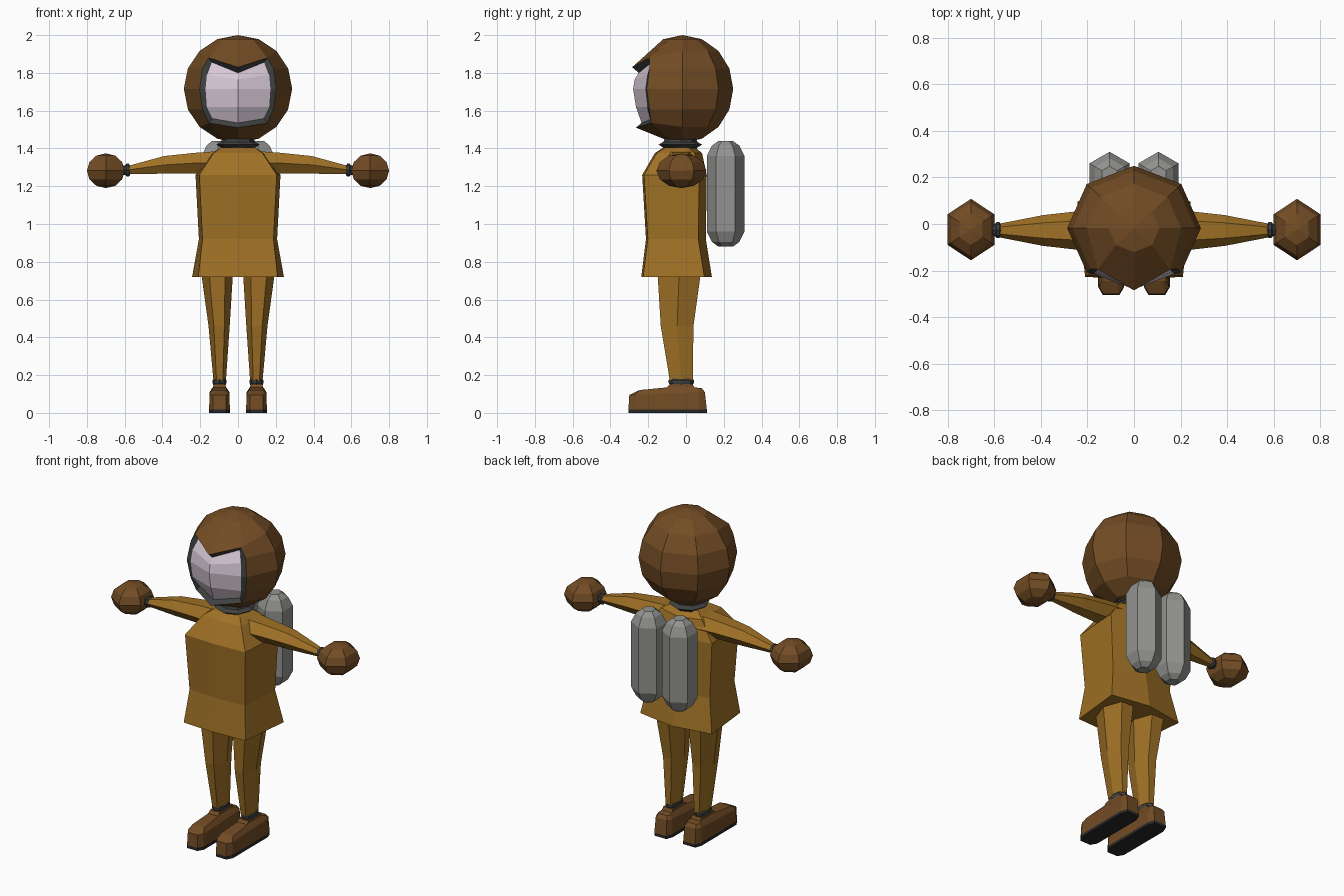
import bpy, bmesh, math

if "Cube" in bpy.data.objects:
    bpy.data.objects.remove(bpy.data.objects["Cube"])


def material(name, rgb):
    m = bpy.data.materials.new(name)
    m.diffuse_color = (*rgb, 1)
    m.use_nodes = True
    m.node_tree.nodes["Principled BSDF"].inputs["Base Color"].default_value = m.diffuse_color
    return m


SUIT = material("ochre_suit", (0.35, 0.165, 0.019))
BROWN = material("brown_leather", (0.17, 0.072, 0.018))
DARK = material("dark_trim", (0.047, 0.053, 0.050))
GLASS = material("pale_glass", (0.68, 0.58, 0.67))
GREY = material("grey_tank", (0.29, 0.29, 0.28))
SOLE = material("black_sole", (0.02, 0.02, 0.02))


def add_rings(bm, rings, skip=lambda i, j: False, slot=0, closed=True):
    """Skin a stack of point rings; a one-point ring is a pole, other ends are capped."""
    vs = [[bm.verts.new(p) for p in r] for r in rings]
    n = max(len(r) for r in vs)
    for i in range(len(vs) - 1):
        a, b = vs[i], vs[i + 1]
        for j in range(n if closed else n - 1):
            if skip(i, j):
                continue
            k = (j + 1) % n
            if len(a) == 1:
                f = (a[0], b[k], b[j])
            elif len(b) == 1:
                f = (a[j], a[k], b[0])
            else:
                f = (a[j], a[k], b[k], b[j])
            bm.faces.new(f).material_index = slot
    if closed:
        for r in (vs[0], vs[-1]):
            if len(r) > 2:
                bm.faces.new(r).material_index = slot


def finish(bm, name, mats):
    bmesh.ops.remove_doubles(bm, verts=bm.verts, dist=1e-5)
    bmesh.ops.recalc_face_normals(bm, faces=bm.faces)
    me = bpy.data.meshes.new(name)
    bm.to_mesh(me)
    bm.free()
    for m in mats:
        me.materials.append(m)
    bpy.context.collection.objects.link(bpy.data.objects.new(name, me))


def loft(name, rings, mat):
    bm = bmesh.new()
    add_rings(bm, rings)
    finish(bm, name, [mat])


def oval(cx, cy, z, rx, ry, n=6, start=-90):
    """Horizontal ring with its first corner facing the front."""
    a = [math.radians(start + 360 * j / n) for j in range(n)]
    return [(cx + rx * math.cos(t), cy + ry * math.sin(t), z) for t in a]


def arm_oval(x, cy, cz, ry, rz, n=6):
    return [(x, y, z) for y, z, _ in oval(cy, cz, 0, ry, rz, n, 0)]


def ball(cx, cy, cz, rx, ry, rz, n, rows):
    rings = [[(cx, cy, cz - rz)]]
    for k in range(1, rows):
        t = math.pi * (k / rows - 0.5)
        rings.append(oval(cx, cy, cz + rz * math.sin(t), rx * math.cos(t), ry * math.cos(t), n))
    return rings + [[(cx, cy, cz + rz)]]


# Helmet: faceted ball with an opening, dark frame and domed visor
head = ball(0, -0.018, 1.715, 0.287, 0.268, 0.285, 8, 8)
head[6][0] = (0, -0.285, 1.83)
head[2][0] = (0, -0.265, 1.51)
for s, j in ((1, 1), (-1, 7)):
    head[6][j] = (0.155 * s, -0.195, 1.88)
    head[2][j] = (0.155 * s, -0.185, 1.535)
visor = []
for x, ys, zs, yc, zc in ((0.135, -0.175, 1.558, -0.235, 1.535),
                          (0.165, -0.205, 1.62, -0.265, 1.62),
                          (0.172, -0.215, 1.715, -0.28, 1.715),
                          (0.165, -0.205, 1.79, -0.272, 1.765),
                          (0.14, -0.18, 1.857, -0.25, 1.80)):
    visor.append([(-x, ys, zs), (0, yc, zc), (x, ys, zs)])
outer = [head[2][0]] + [head[i][1] for i in range(2, 7)] + [head[6][0]]
outer += [head[i][7] for i in range(6, 1, -1)]
inner = [visor[0][1]] + [r[2] for r in visor] + [visor[4][1]] + [r[0] for r in visor[::-1]]
bm = bmesh.new()
add_rings(bm, head, skip=lambda i, j: 2 <= i <= 5 and j in (0, 7))
add_rings(bm, visor, slot=2, closed=False)
for j in range(12):
    k = (j + 1) % 12
    f = bm.faces.new([bm.verts.new(p) for p in (outer[j], outer[k], inner[k], inner[j])])
    f.material_index = 1
finish(bm, "helmet", [BROWN, DARK, GLASS])

# Neck ring
loft("neck_ring", [oval(0, -0.03, z, r, r, 8) for z, r in
                   ((1.39, 0.085), (1.405, 0.09), (1.42, 0.115), (1.435, 0.09), (1.46, 0.08))], DARK)

# Tunic: height, front corner x, back corner x, front y, back y
torso = []
for z, xf, xb, yf, yb in ((0.72, 0.21, 0.243, -0.237, 0.137),
                          (0.92, 0.188, 0.207, -0.212, 0.105),
                          (1.26, 0.205, 0.225, -0.232, 0.11),
                          (1.375, 0.13, 0.14, -0.165, 0.085),
                          (1.405, 0.09, 0.09, -0.12, 0.05)):
    torso.append([(0, yf, z), (xf, yf + 0.01, z), (xb, yb - 0.04, z),
                  (0, yb, z), (-xb, yb - 0.04, z), (-xf, yf + 0.01, z)])
loft("tunic", torso, SUIT)

# Boot outline, toe first
PLAN = [(-0.035, -0.305), (0.035, -0.305), (0.055, -0.27), (0.055, 0.07),
        (0.04, 0.11), (-0.04, 0.11), (-0.055, 0.07), (-0.055, -0.27)]


def boot_ring(cx, sx, lo, hi, height):
    return [(cx + x * sx, min(max(y, lo), hi), height(y)) for x, y in PLAN]


for s, side in ((1, "left"), (-1, "right")):
    # Sleeve, wrist ring and mitten
    loft(side + "_arm", [arm_oval(s * x, -0.028, cz, ry, rz) for x, cz, ry, rz in
                         ((0.10, 1.325, 0.10, 0.07), (0.22, 1.323, 0.085, 0.063),
                          (0.39, 1.313, 0.066, 0.054), (0.585, 1.286, 0.028, 0.024))], SUIT)
    loft(side + "_wrist_ring", [arm_oval(s * x, -0.026, 1.285, r, r, 8) for x, r in
                                ((0.572, 0.026), (0.578, 0.034), (0.59, 0.034),
                                 (0.597, 0.026), (0.63, 0.022))], DARK)
    loft(side + "_mitten", ball(s * 0.70, -0.024, 1.282, 0.1155, 0.132, 0.092, 6, 6), BROWN)

    # Trouser leg and ankle ring
    loft(side + "_leg", [oval(s * cx, cy, z, rx, ry, 6, 0) for z, cx, cy, rx, ry in
                         ((0.82, 0.11, -0.037, 0.085, 0.135), (0.72, 0.11, -0.037, 0.082, 0.13),
                          (0.46, 0.10, -0.047, 0.056, 0.10), (0.17, 0.097, -0.025, 0.033, 0.07))], SUIT)
    loft(side + "_ankle_ring", [oval(s * 0.098, -0.025, z, rx, ry, 8) for z, rx, ry in
                                ((0.145, 0.032, 0.058), (0.16, 0.037, 0.068),
                                 (0.172, 0.037, 0.068), (0.18, 0.03, 0.06))], DARK)

    # Boot and sole
    cx = s * 0.098
    loft(side + "_boot", [
        boot_ring(cx, 1, -1, 1, lambda y: 0.018),
        boot_ring(cx, 0.95, -0.30, 0.10, lambda y: 0.095 if y < 0 else 0.11),
        boot_ring(cx, 0.72, -0.245, 0.085, lambda y: 0.121 if y < 0 else 0.13),
        boot_ring(cx, 0.62, -0.10, 0.045, lambda y: 0.135),
        boot_ring(cx, 0.58, -0.085, 0.035, lambda y: 0.152)], BROWN)
    loft(side + "_sole", [boot_ring(cx, 1.02, -1, 1, lambda y, z=z: z) for z in (0, 0.018)], SOLE)

    # Air tank
    loft(side + "_tank", [oval(s * 0.105, 0.21, z, 0.1 * r, 0.1 * r) for z, r in
                          ((0.88, 0.38), (0.905, 0.72), (0.96, 1), (1.36, 1),
                           (1.415, 0.72), (1.44, 0.38))], GREY)
